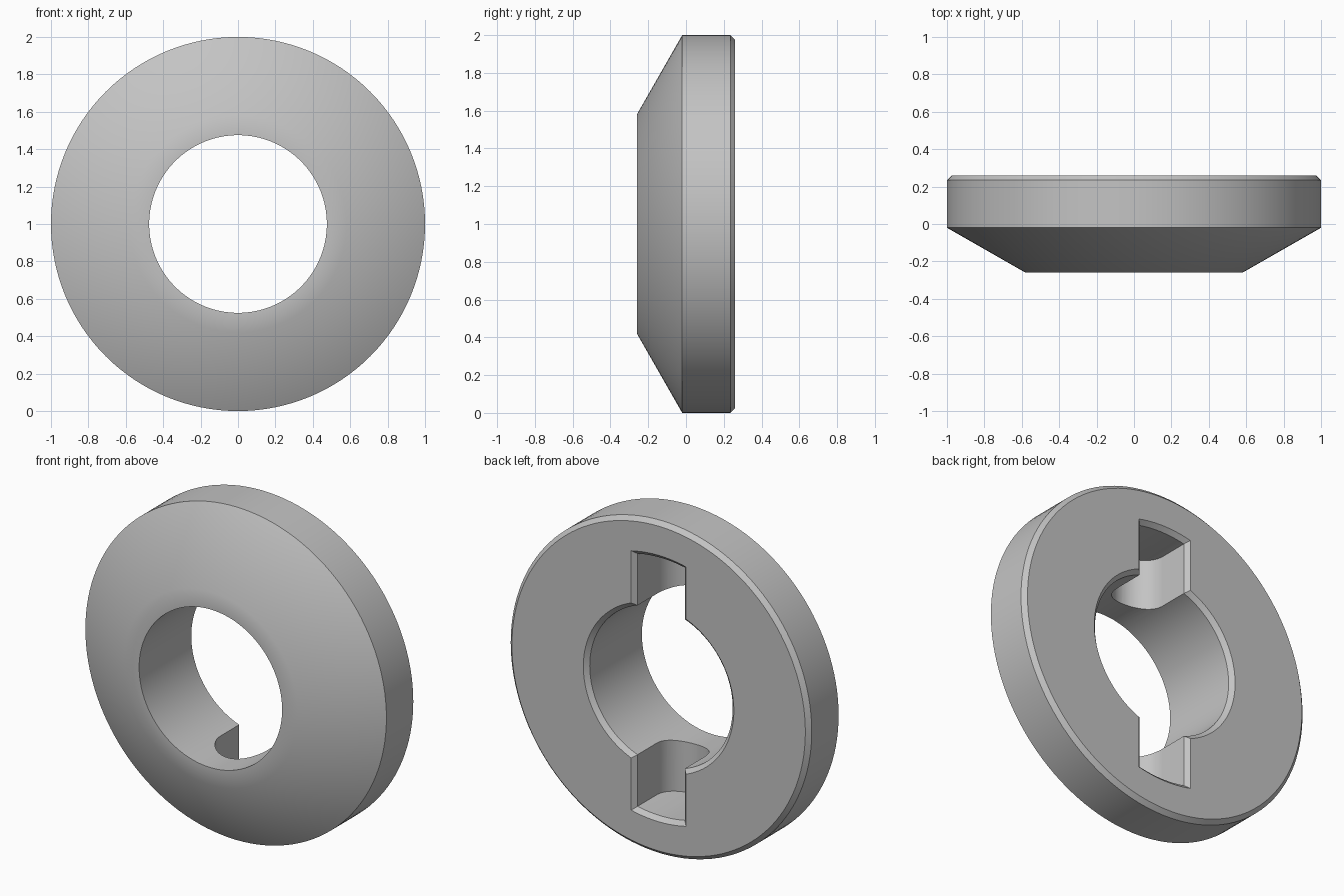
import bpy, bmesh, math
from mathutils import Vector

cube = bpy.data.objects.get("Cube")
if cube:
    bpy.data.objects.remove(cube, do_unlink=True)

CENTRE = Vector((0, 0, 1))
BACK = 0.26        # y of the flat rear face
BEVEL = 0.025      # chamfer on the rear edges
OVER = 0.04        # how far cutters stick out behind the rear face
HOLE_R = 0.475
SLOT_R = 0.775     # outer end of the slots
SLOT_HALF = 0.157  # half width and floor radius of the slots
SLOT_MID = 0.055   # y where the rounded slot floor begins

grey = bpy.data.materials.new("plain grey")
grey.use_nodes = True
colour = (0.55, 0.55, 0.55, 1)
grey.diffuse_color = colour
grey.node_tree.nodes["Principled BSDF"].inputs["Base Color"].default_value = colour


def finish(bm, name):
    bmesh.ops.recalc_face_normals(bm, faces=bm.faces[:])
    mesh = bpy.data.meshes.new(name)
    bm.to_mesh(mesh)
    bm.free()
    mesh.materials.append(grey)
    obj = bpy.data.objects.new(name, mesh)
    bpy.context.collection.objects.link(obj)
    return obj


def revolve(name, profile, closed, steps=128):
    """Spin (radius, y) points around the y axis."""
    bm = bmesh.new()
    vs = [bm.verts.new(CENTRE + Vector((r, y, 0))) for r, y in profile]
    pairs = list(zip(vs, vs[1:]))
    if closed:
        pairs.append((vs[-1], vs[0]))
    edges = [bm.edges.new(p) for p in pairs]
    bmesh.ops.spin(bm, geom=vs + edges, cent=CENTRE, axis=(0, 1, 0),
                   angle=math.tau, steps=steps)
    bmesh.ops.remove_doubles(bm, verts=bm.verts[:], dist=1e-5)
    return finish(bm, name)


def boolean(target, cutter, operation):
    mod = target.modifiers.new("cut", 'BOOLEAN')
    mod.operation = operation
    mod.solver = 'EXACT'
    mod.object = cutter
    bpy.context.view_layer.objects.active = target
    bpy.ops.object.modifier_apply(modifier=mod.name)
    bpy.data.objects.remove(cutter, do_unlink=True)


# Ring body with a conical front and chamfered rear edges
ring = revolve("ring_body", [
    (HOLE_R, -BACK), (0.58, -BACK), (1, -0.02), (1, BACK - BEVEL),
    (1 - BEVEL, BACK), (HOLE_R + BEVEL, BACK), (HOLE_R, BACK - BEVEL)], True)

# Slot cutter: round-bottomed channel that flares at the rear face
flare = SLOT_HALF + BEVEL + OVER
outline = [(flare, BACK + OVER), (SLOT_HALF, BACK - BEVEL)]
for i in range(33):
    a = -math.pi * i / 32
    outline.append((SLOT_HALF * math.cos(a), SLOT_MID + SLOT_HALF * math.sin(a)))
outline += [(-SLOT_HALF, BACK - BEVEL), (-flare, BACK + OVER)]
bm = bmesh.new()
base = bm.faces.new([bm.verts.new((x, y, 0)) for x, y in outline])
ext = bmesh.ops.extrude_face_region(bm, geom=[base])["geom"]
bmesh.ops.translate(bm, vec=(0, 0, 2),
                    verts=[g for g in ext if isinstance(g, bmesh.types.BMVert)])
slot = finish(bm, "slot_cutter")
slot.hide_render = True

# Round plug limits the channel to curved, chamfered ends
plug = revolve("slot_end_limit", [
    (0, -0.2), (SLOT_R, -0.2), (SLOT_R, BACK - BEVEL),
    (SLOT_R + BEVEL + OVER, BACK + OVER), (0, BACK + OVER)], False)
boolean(slot, plug, 'INTERSECT')
boolean(ring, slot, 'DIFFERENCE')

# Smooth round surfaces, crisp chamfers
bpy.ops.object.select_all(action='DESELECT')
ring.select_set(True)
bpy.context.view_layer.objects.active = ring
bpy.ops.object.shade_smooth_by_angle(angle=math.radians(32))
